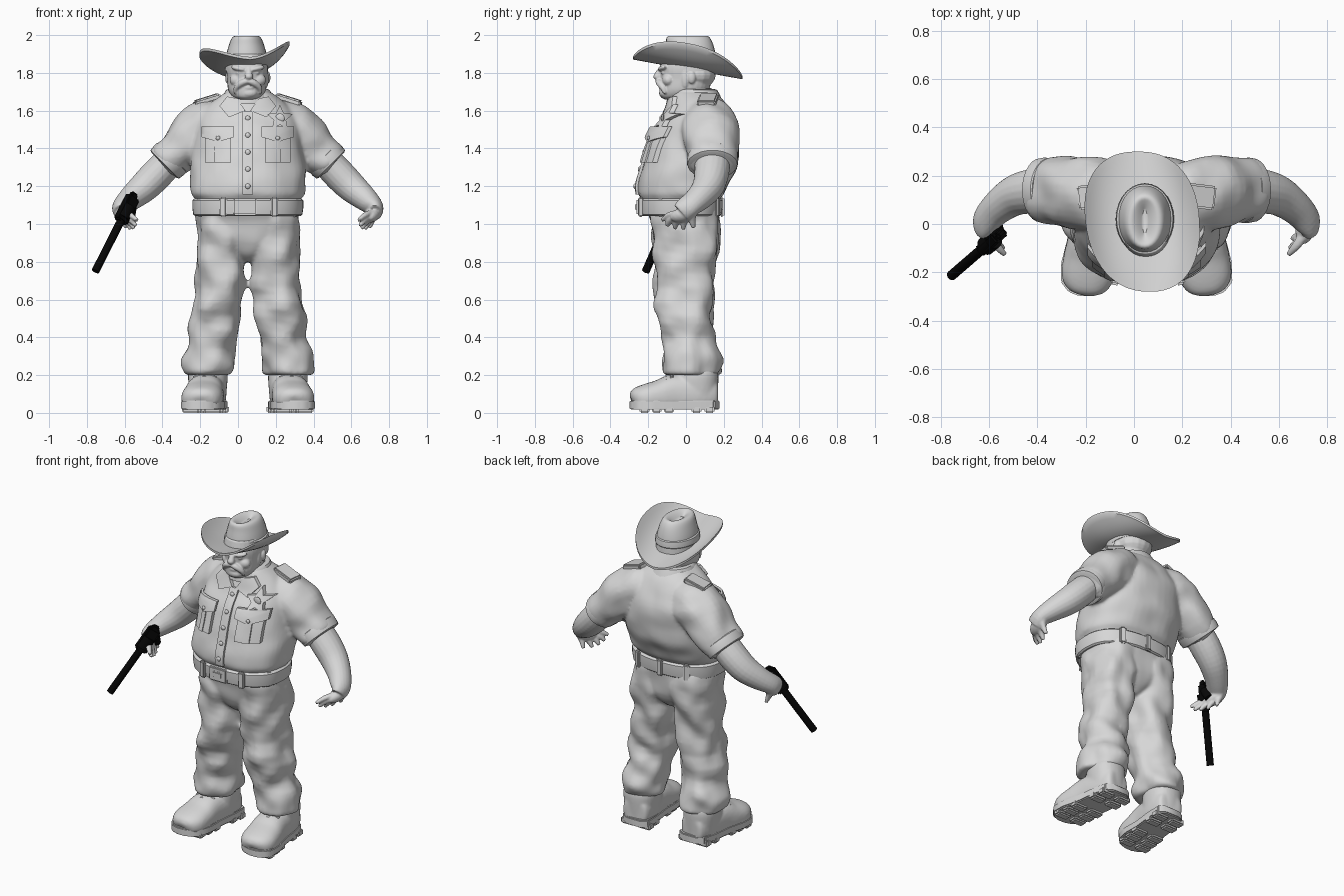
import bpy, bmesh, math
from mathutils import Vector, Matrix, Euler, noise
from mathutils.bvhtree import BVHTree

if "Cube" in bpy.data.objects:
    bpy.data.objects.remove(bpy.data.objects["Cube"], do_unlink=True)
CX = 0.052          # body midline
made = []

def material(name, value):
    m = bpy.data.materials.new(name)
    m.use_nodes = True
    m.diffuse_color = (value, value, value, 1)
    m.node_tree.nodes["Principled BSDF"].inputs["Base Color"].default_value = (value, value, value, 1)
    return m

GREY = material("light grey", 0.68)
BLACK = material("black", 0.002)

def finish(name, bm, mat=GREY):
    bmesh.ops.recalc_face_normals(bm, faces=bm.faces)
    me = bpy.data.meshes.new(name)
    bm.to_mesh(me)
    bm.free()
    me.materials.append(mat)
    ob = bpy.data.objects.new(name, me)
    bpy.context.collection.objects.link(ob)
    made.append(ob)
    return ob

def fuse(name, parts, voxel, rounds):
    """Melt overlapping parts into one continuous surface."""
    bm = bmesh.new()
    for ob in parts:
        bm.from_mesh(ob.data)
        made.remove(ob)
        bpy.data.objects.remove(ob, do_unlink=True)
    ob = finish(name, bm)
    remesh = ob.modifiers.new("Remesh", 'REMESH')
    remesh.mode, remesh.voxel_size, remesh.use_smooth_shade = 'VOXEL', voxel, True
    ob.modifiers.new("Smooth", 'SMOOTH').iterations = rounds

def smooth_path(pts, steps):
    """Catmull-Rom interpolation of station tuples."""
    p = [Vector(q) for q in (pts[0], *pts, pts[-1])]
    out = []
    for a, b, c, d in zip(p, p[1:], p[2:], p[3:]):
        for t in (k / steps for k in range(steps)):
            out.append(0.5 * (2 * b + (c - a) * t + (2 * a - 5 * b + 4 * c - d) * t * t
                              + (3 * b - a - 3 * c + d) * t ** 3))
    return out + [p[-1]]

def spow(v, e):
    return math.copysign(abs(v) ** e, v)

def skin(bm, rings):
    n = len(rings[0])
    for r, q in zip(rings, rings[1:]):
        for k in range(n):
            bm.faces.new((r[k], r[(k + 1) % n], q[(k + 1) % n], q[k]))

def loft(name, stations, mat=GREY, follow=False, n=28, power=2.0, wrinkle=0, steps=4, floor=0):
    """Skin rings given as (x, y, z, radius_u, radius_v)."""
    st = smooth_path(stations, steps)
    bm = bmesh.new()
    rings = []
    for i, s in enumerate(st):
        c, t = Vector(s[:3]), Vector((0, 0, 1))
        if follow:
            t = (Vector(st[min(i + 1, len(st) - 1)][:3]) - Vector(st[max(i - 1, 0)][:3])).normalized()
        u = t.cross(Vector((0, 0, 1) if abs(t.y) > 0.85 else (0, 1, 0))).normalized()
        v = u.cross(t)
        ring = []
        for a in (math.tau * k / n for k in range(n)):
            d = u * spow(math.cos(a), 2 / power) * s[3] + v * spow(math.sin(a), 2 / power) * s[4]
            co = c + d + d.normalized() * wrinkle * noise.noise((c + d) * 9)
            ring.append(bm.verts.new((co.x, co.y, max(co.z, floor))))
        rings.append(ring)
    skin(bm, rings)
    bm.faces.new(rings[0])
    bm.faces.new(rings[-1])
    return finish(name, bm, mat)

def tube(name, points, radius, mat=GREY, n=10):
    return loft(name, [(*p, radius, radius) for p in points], mat, True, n, steps=2)

def ball(name, at, size, rot=(0, 0, 0)):
    bm = bmesh.new()
    bmesh.ops.create_uvsphere(bm, u_segments=16, v_segments=10, radius=1,
                              matrix=Matrix.LocRotScale(Vector(at), Euler(rot), Vector(size)))
    return finish(name, bm)

def box(name, at, size, mat=GREY, rot=Euler()):
    bm = bmesh.new()
    bmesh.ops.create_cube(bm, size=1, matrix=Matrix.Diagonal((*size, 1)))
    bmesh.ops.bevel(bm, geom=bm.edges[:], offset=.008, segments=2, affect='EDGES')
    bm.transform(Matrix.LocRotScale(Vector(at), rot, None))
    return finish(name, bm, mat)

def thicken(bm, move):
    geom = bmesh.ops.extrude_face_region(bm, geom=bm.faces[:], use_keep_orig=True)["geom"]
    bmesh.ops.translate(bm, vec=move, verts=[v for v in geom if isinstance(v, bmesh.types.BMVert)])

# Shirt body, hips and belt
shirt = loft("shirt", [(CX, y, z, rx, ry) for z, y, rx, ry in [
    (1.07, -.03, .26, .185), (1.13, -.03, .28, .208), (1.16, -.025, .3, .23), (1.22, -.01, .306, .24),
    (1.3, .02, .305, .25), (1.4, .04, .294, .242), (1.5, .06, .284, .22), (1.58, .07, .255, .175),
    (1.65, .06, .19, .14), (1.7, .04, .115, .11)]], n=48, power=2.3, wrinkle=.01)
surface = BVHTree.FromPolygons([v.co for v in shirt.data.vertices], [p.vertices[:] for p in shirt.data.polygons])
trousers = [loft("seat", [(CX, y, z, rx, ry) for z, y, rx, ry in [
    (.8, 0, .03, .09), (.84, 0, .09, .14), (.9, 0, .18, .165), (.96, -.005, .25, .175),
    (1.03, -.01, .27, .185), (1.09, -.02, .275, .2)]], n=40, power=2.4, wrinkle=.01)]
loft("belt", [(CX, -.03, z, rx, rx - .07) for z, rx in
              [(1.045, .27), (1.05, .289), (1.125, .294), (1.135, .27)]], n=48, power=2.4, steps=2)

def hit(x, z):
    h = surface.ray_cast(Vector((x, -2, z)), Vector((0, 1, 0)))[0]
    return h.y if h else -.05

def patch(name, outline, thick, lift=0.0):
    """Plate that follows the front of the shirt; outline is (x, z) pairs."""
    bm = bmesh.new()
    vs = [bm.verts.new((x, 0, z)) for x, z in outline]
    mid = bm.verts.new(sum((v.co for v in vs), Vector()) / len(vs))
    for a, b in zip(vs, vs[1:] + vs[:1]):
        bm.faces.new((a, b, mid))
    bmesh.ops.subdivide_edges(bm, edges=bm.edges[:], cuts=4, use_grid_fill=True)
    for v in bm.verts:
        v.co.y = hit(v.co.x, v.co.z) + .006 - lift
    thicken(bm, (0, -thick - .006, 0))
    finish(name, bm)

def rect(x, z, w, h):
    return [(x - w, z - h), (x + w, z - h), (x + w, z + h), (x - w, z + h)]

# Placket, buttons, badge
patch("placket_lower", rect(CX, 1.27, .028, .115), .014)
patch("placket_upper", rect(CX, 1.49, .028, .105), .014)
for z in (1.2 + i * .09 for i in range(5)):
    ball("shirt_button", (CX, hit(CX, z) - .014, z), (.014, .009, .014))
star = [(.222 + r * math.sin(a), 1.56 + r * math.cos(a)) for a, r in
        [(math.pi * k / 5, .034 if k % 2 else .072) for k in range(10)]]
patch("star_badge", star, .022, .014)
ball("badge_boss", (.222, hit(.222, 1.56) - .036, 1.56), (.025, .008, .025))

# Belt fittings
box("buckle", (CX - .015, -.25, 1.09), (.125, .024, .09))
box("buckle_plate", (CX - .015, -.262, 1.09), (.07, .014, .045))
for x, y, turn in [(-.13, -.24, -.2), (.14, -.24, .2), (-.252, -.13, -1), (.252, -.13, 1),
                   (-.17, .165, .4), (.17, .165, -.4), (0, .19, 0)]:
    box("belt_loop", (CX + x, y, 1.09), (.04, .025, .105), rot=Euler((0, 0, turn)))

# Neck, collar and head
loft("neck", [(CX, .04, 1.6, .1, .1), (CX, .035, 1.72, .09, .1)])
loft("collar", [(CX, y, z, r, r + .005) for z, y, r in
                [(1.635, .05, .15), (1.66, .045, .14), (1.71, .045, .115), (1.712, .04, .095)]], steps=2)
face = [loft("skull", [(CX - .004, y, z, rx, ry) for z, y, rx, ry in
             [(1.66, -.045, .05, .07), (1.675, -.03, .078, .105), (1.71, -.01, .1, .13), (1.77, 0, .106, .137),
              (1.83, .002, .11, .142), (1.9, .005, .1, .13)]], power=2.2),
        loft("nose", [(CX + .005, y, z, r, r) for z, y, r in
             [(1.83, -.128, .013), (1.805, -.144, .017), (1.778, -.152, .022), (1.76, -.142, .014)]], n=14),
        ball("chin", (CX + .005, -.117, 1.693), (.045, .026, .026)),
        ball("lip", (CX + .005, -.13, 1.722), (.03, .014, .011)),
        ball("hair", (CX - .004, .058, 1.79), (.11, .1, .075))]
shirt_parts = [shirt]

# Paired parts
for s, side in ((1, "left"), (-1, "right")):
    def P(x, y, z, *r):
        return (CX + s * x, y, z, *r)

    # Chest pocket, collar point and epaulette
    patch(side + "_pocket", rect(CX + s * .158, 1.41, .068, .085), .026)
    patch(side + "_pocket_pleat", rect(CX + s * .158, 1.4, .018, .075), .008, .026)
    patch(side + "_pocket_flap", [(CX + s * x, z) for x, z in
          [(.072, 1.515), (.072, 1.46), (.158, 1.435), (.245, 1.46), (.245, 1.515)]], .014, .026)
    ball(side + "_pocket_button", P(.158, hit(CX + s * .158, 1.455) - .042, 1.455), (.012, .008, .012))
    patch(side + "_collar_point", [(CX + s * x, z) for x, z in
          [(.012, 1.6), (.1, 1.565), (.15, 1.625), (.11, 1.675), (.06, 1.665)]], .022)
    box(side + "_epaulette", P(.215, .115, 1.657), (.14, .1, .034), rot=Euler((0, s * .3, -s * .12)))

    # Sleeve, cuff and arm
    shirt_parts.append(loft("sleeve", [P(.1, .09, 1.55, .11, .12), P(.19, .115, 1.523, .143, .15),
         P(.275, .13, 1.468, .142, .154), P(.36, .14, 1.388, .12, .143),
         P(.435, .14, 1.318, .102, .13), P(.44, .14, 1.313, .07, .08)], follow=True, wrinkle=.018))
    loft(side + "_cuff", [P(.4, .14, 1.355, .1, .12), P(.403, .14, 1.352, .11, .132),
         P(.44, .14, 1.315, .106, .132), P(.443, .14, 1.312, .08, .09)], follow=True, steps=2)
    hand = [loft("forearm", [P(.4, .14, 1.35, .08, .095), P(.48, .135, 1.265, .085, .092),
         P(.55, .115, 1.195, .08, .083), P(.62, .065, 1.135, .066, .07),
         P(.668, .008, 1.09, .05, .062), P(.675, -.025, 1.06, .036, .055)], follow=True, n=20),
         ball("palm", P(.66, -.01, 1.05), (.043, .078, .037), (.3, s * -.5, s * -.4))]
    for tip, root in [((.592, -.1, .99), (.64, -.06, 1.035)), ((.602, -.06, .976), (.65, -.03, 1.03)),
                      ((.62, -.015, .972), (.66, .005, 1.035)), ((.645, .04, .98), (.672, .035, 1.045)),
                      ((.586, -.127, 1.02), (.655, -.04, 1.06))]:
        knuckle = (Vector(tip) + Vector(root)) / 2 + Vector((0, -.005, .006))
        hand.append(loft("finger", [P(*root, .017, .02), P(*knuckle, .016, .019), P(*tip, .01, .011)],
                         follow=True, n=10))
    fuse(side + "_arm_and_hand", hand, .006, 2)

    # Trouser leg
    trousers.append(loft("leg", [P(.215, .03, .2, .11, .13), P(.215, .03, .22, .126, .15),
         P(.208, .035, .29, .134, .147), P(.19, .015, .4, .13, .138), P(.165, -.01, .55, .125, .147),
         P(.142, -.005, .7, .13, .153), P(.135, 0, .85, .135, .165), P(.132, 0, 1, .137, .175),
         P(.125, 0, 1.08, .13, .17)], n=32, power=2.3, wrinkle=.035))

    # Boot: upper, sole, lugs and laces
    def foot_x(y):
        return .218 - .12 * y
    boot = [loft("upper", [P(foot_x(y), y, z, rx, rz) for y, z, rx, rz in
         [(.165, .1, .05, .06), (.15, .1, .08, .085), (.06, .1, .098, .1), (-.06, .1, .1, .105), (-.14, .085, .108, .09),
          (-.22, .075, .108, .075), (-.27, .065, .08, .06), (-.285, .06, .035, .03)]], follow=True, power=2.4, floor=.045),
         loft("shaft", [P(.21, .055, .08, .095, .112), P(.212, .06, .19, .105, .112),
         P(.212, .06, .235, .095, .105)], power=2.3)]
    fuse(side + "_boot_upper", boot, .009, 3)
    outline = [(.178, .05), (.15, .092), (.06, .102), (-.06, .102), (-.16, .116), (-.24, .108), (-.282, .07), (-.298, .025)]
    edge = [(foot_x(y) + w, y) for y, w in outline] + [(foot_x(y) - w, y) for y, w in reversed(outline)]
    bm = bmesh.new()
    bm.faces.new([bm.verts.new(P(x, y, .018)) for x, y in edge])
    thicken(bm, (0, 0, .048))
    bmesh.ops.bevel(bm, geom=bm.edges[:], offset=.006, segments=2, affect='EDGES')
    finish(side + "_boot_sole", bm)
    for y in (.125, .055, -.09, -.155, -.22):
        for k in (-.058, .058):
            box(side + "_sole_lug", P(foot_x(y) + k, y, .02), (.09, .052, .04))
    for y, z in ((-.145, .174), (-.115, .19), (-.085, .205)):
        tube(side + "_boot_lace", [P(foot_x(y) + k, y + .01, z - abs(k) / 3) for k in (-.06, 0, .06)], .009, n=8)

    # Ear, sideburn, brow, eye, cheek, moustache half
    face += [ball("ear", P(.106, .03, 1.775), (.014, .022, .033)), ball("sideburn", P(.098, -.005, 1.77), (.012, .02, .05)),
             ball("brow", P(.05, -.124, 1.824), (.042, .022, .014), (0, s * -.2, s * .35)),
             ball("eye", P(.045, -.122, 1.8), (.018, .01, .009)), ball("cheek", P(.052, -.093, 1.762), (.045, .034, .035)),
             loft("moustache", [P(-.004, -.143, 1.757, .014, .018), P(.03, -.14, 1.748, .018, .02),
                  P(.06, -.122, 1.722, .015, .017), P(.068, -.11, 1.69, .007, .008)], follow=True, n=12)]
fuse("shirt_and_sleeves", shirt_parts, .011, 3)
fuse("trousers", trousers, .011, 4)
fuse("head", face, .005, 3)

# Hat: curled brim, creased crown, band
bm = bmesh.new()
rings = []
for r in (.35 + .08125 * j for j in range(9)):
    ring = []
    for a in (math.tau * k / 56 for k in range(56)):
        c, y = spow(math.cos(a), .85), .01 + .29 * r * spow(math.sin(a), .9)
        half, curl = (.23, .125) if c > 0 else (.242, .085)
        z = 1.82 - .18 * y + curl * abs(c) ** 1.7 * r ** 3
        ring.append(bm.verts.new((.042 - .085 * y + (half + .03 * y) * r * c, y, z)))
    rings.append(ring)
skin(bm, rings)
thicken(bm, (0, 0, .014))
finish("hat_brim", bm)
loft("hat_crown", [(.045, y, z, rx, ry) for z, y, rx, ry in
     [(1.81, .02, .115, .145), (1.89, .02, .108, .138), (1.95, .018, .092, .126), (1.985, .012, .077, .115),
      (1.996, .01, .058, .1), (1.988, .01, .036, .08), (1.968, .01, .01, .05)]], power=2.1)
loft("hat_band", [(.045, .02, z, r, r + .028) for z, r in
                  [(1.845, .113), (1.85, .121), (1.885, .117), (1.89, .106)]], steps=2)

# Revolver in the right hand
muzzle, rear = Vector((-.755, -.213, .75)), Vector((-.56, -.045, 1.135))
aim = (muzzle - rear).normalized()
turn = aim.to_track_quat('Z', 'Y').to_euler()
tube("barrel", [rear + aim * .1, muzzle], .021, BLACK, 14)
tube("drum", [rear + aim * .05, rear + aim * .125], .04, BLACK, 16)
box("frame", rear + aim * .07, (.05, .075, .16), BLACK, turn)
box("hammer", rear + Vector((.005, 0, .012)), (.03, .045, .04), BLACK, turn)
tube("grip", [rear + aim * .02, (-.56, -.03, 1.09), (-.57, -.005, 1.04)], .024, BLACK, 12)

# Smooth shading with sharp creases kept
for ob in made:
    ob.select_set(True)
bpy.context.view_layer.objects.active = made[0]
bpy.ops.object.shade_smooth_by_angle(angle=math.radians(40))
